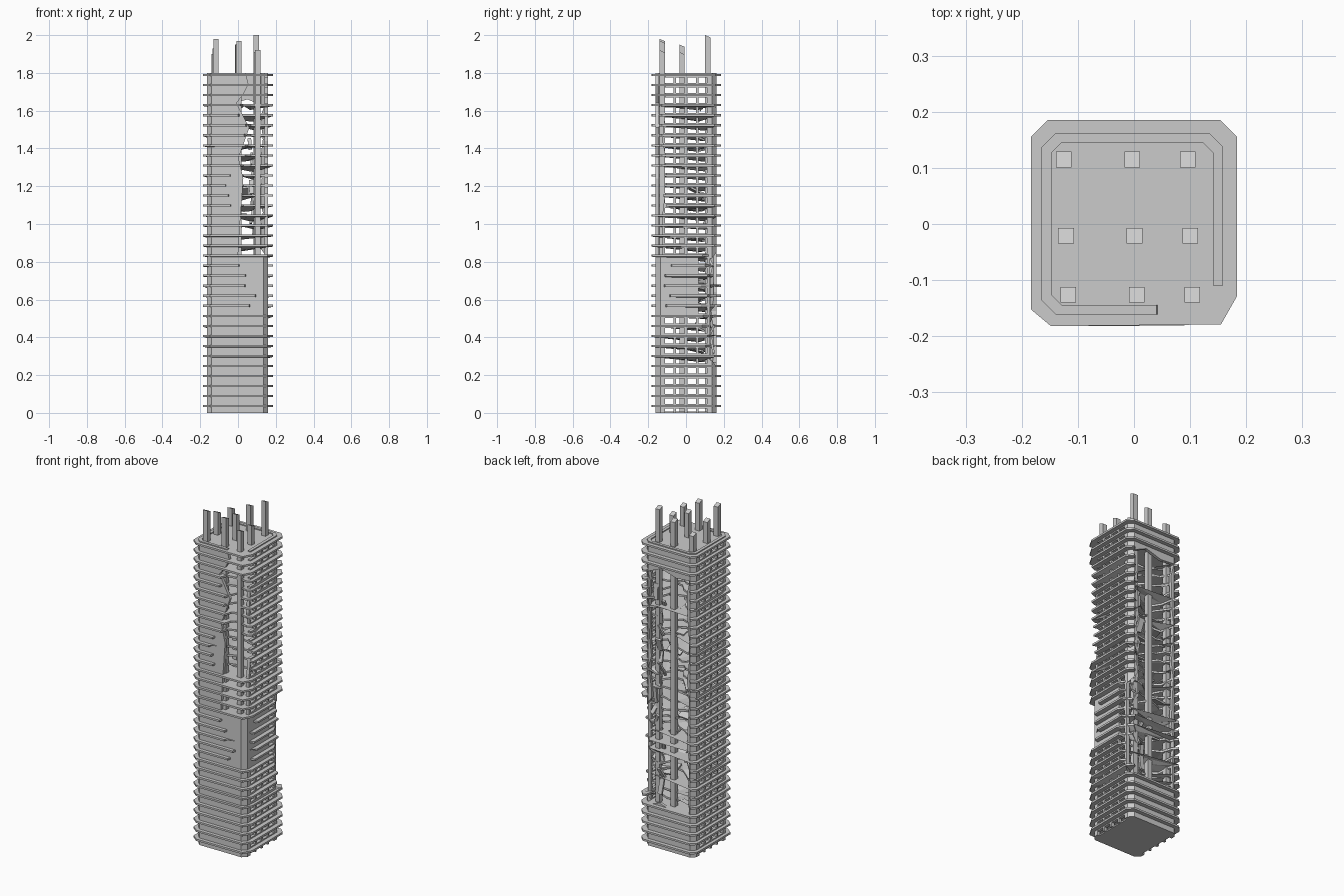
import bpy, bmesh, math, random
from mathutils import Matrix, Vector

if "Cube" in bpy.data.objects:
    bpy.data.objects.remove(bpy.data.objects["Cube"])

random.seed(7)
R = random.uniform
FLOORS, STEP, Z0 = 34, 0.0531, 0.036


def finish(name, bm):
    bmesh.ops.recalc_face_normals(bm, faces=bm.faces)
    me = bpy.data.meshes.new(name)
    bm.to_mesh(me)
    bm.free()
    ob = bpy.data.objects.new(name, me)
    bpy.context.collection.objects.link(ob)
    return ob


def prism(bm, pts, lo, hi, axis='z'):
    """Extrude a 2D outline from lo to hi along an axis."""
    place = {'z': lambda a, b, c: (a, b, c), 'y': lambda a, b, c: (a, c, b),
             'x': lambda a, b, c: (c, a, b)}[axis]
    A = [bm.verts.new(place(a, b, lo)) for a, b in pts]
    B = [bm.verts.new(place(a, b, hi)) for a, b in pts]
    bm.faces.new(A[::-1])
    bm.faces.new(B)
    n = len(pts)
    for i in range(n):
        bm.faces.new((A[i], A[(i + 1) % n], B[(i + 1) % n], B[i]))
    return A + B


def box(bm, c, s, rot=None):
    m = Matrix.Translation(c) @ (rot or Matrix()) @ Matrix.Diagonal((*s, 1))
    return bmesh.ops.create_cube(bm, size=1, matrix=m)['verts']


def chamfered(x0, x1, y0, y1, c):
    return [(x0 + c, y0), (x1 - c, y0), (x1, y0 + c), (x1, y1 - c),
            (x1 - c, y1), (x0 + c, y1), (x0, y1 - c), (x0, y0 + c)]


def cut(ob, bm):
    """Boolean away a helper solid and apply the result."""
    helper = finish('cutter', bm)
    helper.hide_render = True
    mod = ob.modifiers.new('cut', 'BOOLEAN')
    mod.operation, mod.solver, mod.object = 'DIFFERENCE', 'EXACT', helper
    bpy.context.view_layer.objects.active = ob
    bpy.ops.object.modifier_apply(modifier='cut')
    bpy.data.objects.remove(helper)


# Outer shell: hollow chamfered tube
bm = bmesh.new()
rings = []
for pts in (chamfered(-.165, .159, -.161, .162, .025), chamfered(-.147, .141, -.144, .145, .018)):
    rings.append([[bm.verts.new((x, y, z)) for x, y in pts] for z in (0, 1.8)])
(oa, ob_), (ia, ib) = rings
for i in range(8):
    j = (i + 1) % 8
    for a, b in ((oa, ob_), (ib, ia), (ob_, ib), (ia, oa)):
        bm.faces.new((a[i], a[j], b[j], b[i]))
shell = finish('outer_shell', bm)

# Windows in both side walls; part of the right wall stays closed
bm = bmesh.new()
for f in range(FLOORS):
    z = Z0 + (f - .5) * STEP
    for y in (-.088, -.03, .03, .088):
        box(bm, (-.156, y, z), (.06, .046, .029))
        if not (.52 < z < .83 and y < .05):
            box(bm, (.15, y, z), (.06, .046, .029))
cut(shell, bm)

# Broken front right corner, upper half
bm = bmesh.new()
prism(bm, [(0, .83), (.2, .83), (.2, 1.85), (.04, 1.85), (.04, 1.8), (.055, 1.74), (.03, 1.69),
           (-.008, 1.64), (.06, 1.51), (.003, 1.35), (.028, 1.24), (.012, 1.02)], -.2, -.125, 'y')
cut(shell, bm)
bm = bmesh.new()
prism(bm, [(-.2, .831), (-.135, .831), (-.125, 1.05), (-.104, 1.22), (-.11, 1.36), (-.125, 1.44),
           (-.108, 1.62), (-.11, 1.85), (-.2, 1.85)], .1, .2, 'x')
cut(shell, bm)

# Large ragged hole in the back wall
bm = bmesh.new()
left, right = [], []
for k in range(15):
    z = .27 + k * .098
    left.append((-.135 + R(-.008, .02), z + R(-.03, .03)))
    right.append(((.2 if .35 < z < .85 else .135 + R(-.025, .012)), z + R(-.03, .03)))
prism(bm, [(-.03, .24), (.06, .27)] + right + [(.05, 1.66), (-.05, 1.63)] + left[::-1], .128, .22, 'y')
cut(shell, bm)

# Floor slabs, overhanging the shell and torn at the damage
bm = bmesh.new()
for f in range(FLOORS):
    z = Z0 + f * STEP
    # front edge, left to right
    out = [(-.184, -.152), (-.148, -.182)]
    if 10 <= f <= 14:
        e = R(.0, .1)
        yr = -.11 + R(-.01, .03)
        out += [(e, -.181), (e + .008, -.152), (.13, -.152), (.15, -.13), (.15, yr), (.184, yr + .008)]
    elif 20 <= f <= 23:
        e = -.06 + R(-.015, .02)
        out += [(e, -.181), (e + .006, -.15), (.0, -.15), (.03, -.11 + R(-.02, .02)),
                (.08, -.1 + R(-.02, .02)), (.13, -.105), (.184, -.115 + R(-.01, .01))]
    elif 24 <= f <= 30:
        e = R(.0, .04)
        out += [(e, -.181), (e + .015, -.14), (.07, -.12 + R(-.02, .02)),
                (.12, -.13 + R(-.015, .01)), (.155, -.14), (.184, -.128)]
    else:
        out += [(.155, -.179), (.184, -.128)]
    # back edge, right to left
    if 5 <= f <= 30:
        phase = f * .75
        ex = .15
        if 6 <= f <= 15:
            out += [(.184, .1 + R(-.02, .02)), (.155, .125)]
        else:
            out += [(.184, .152), (.155, .184), (.138, .175)]
        deep = .085 if f > 26 else .05
        for k in range(9):
            t = k / 8
            x = .128 - .256 * t
            y = .135 - deep * math.sin(math.pi * t) + .02 * math.sin(phase + t * 7) + R(-.016, .016)
            out.append((x, y))
        out += [(-.14, .165), (-.155, .184), (-.184, .152)]
    else:
        out += [(.184, .155), (.154, .185), (-.154, .185), (-.184, .155)]
    vs = prism(bm, out, z - .0055, z + .0055)
    # torn back edges sag
    if 5 <= f <= 30:
        bmesh.ops.triangulate(bm, faces=list({fc for v in vs for fc in v.link_faces if len(fc.verts) > 4}))
        for v in vs:
            if v.co.y > .05 and abs(v.co.x) < .125:
                v.co.z -= .014 * (1 + math.sin(f * 1.3 + v.co.x * 22))
finish('floor_slabs', bm)

# Ground floor plate
bm = bmesh.new()
prism(bm, chamfered(-.15, .145, -.147, .148, .02), 0, .008)
finish('base_plate', bm)

# Nine columns rising past the roof with chipped tops
bm = bmesh.new()
tops = [1.98, 1.97, 1.92, 1.93, 1.95, 1.91, 1.9, 1.95, 2.0]
for r, y in enumerate((-.126, -.021, .115)):
    for c, x in enumerate((-.121, .001, .1)):
        h = tops[r * 3 + c]
        x += .004 * (1 - r)
        vs = box(bm, (x, y, h / 2), (.028, .028, h))
        for v in vs:
            if v.co.z > 1 and v.co.y > y:
                v.co.z -= .012
finish('columns', bm)

# Fallen fragments hanging in the back hole
bm = bmesh.new()
for k in range(16):
    z = .36 + k * .076
    rot = Matrix.Rotation(R(-.5, .5), 4, 'X') @ Matrix.Rotation(R(-.4, .4), 4, 'Y')
    box(bm, (R(.06, .12), R(.11, .14), z), (R(.012, .035), .012, R(.05, .1)), rot)
for k in range(10):
    rot = Matrix.Rotation(R(-.5, .2), 4, 'X') @ Matrix.Rotation(R(-.3, .3), 4, 'Y')
    box(bm, (R(-.09, .05), R(.05, .1), .33 + k * .12), (R(.05, .1), R(.05, .09), .009), rot)
finish('hanging_debris', bm)
